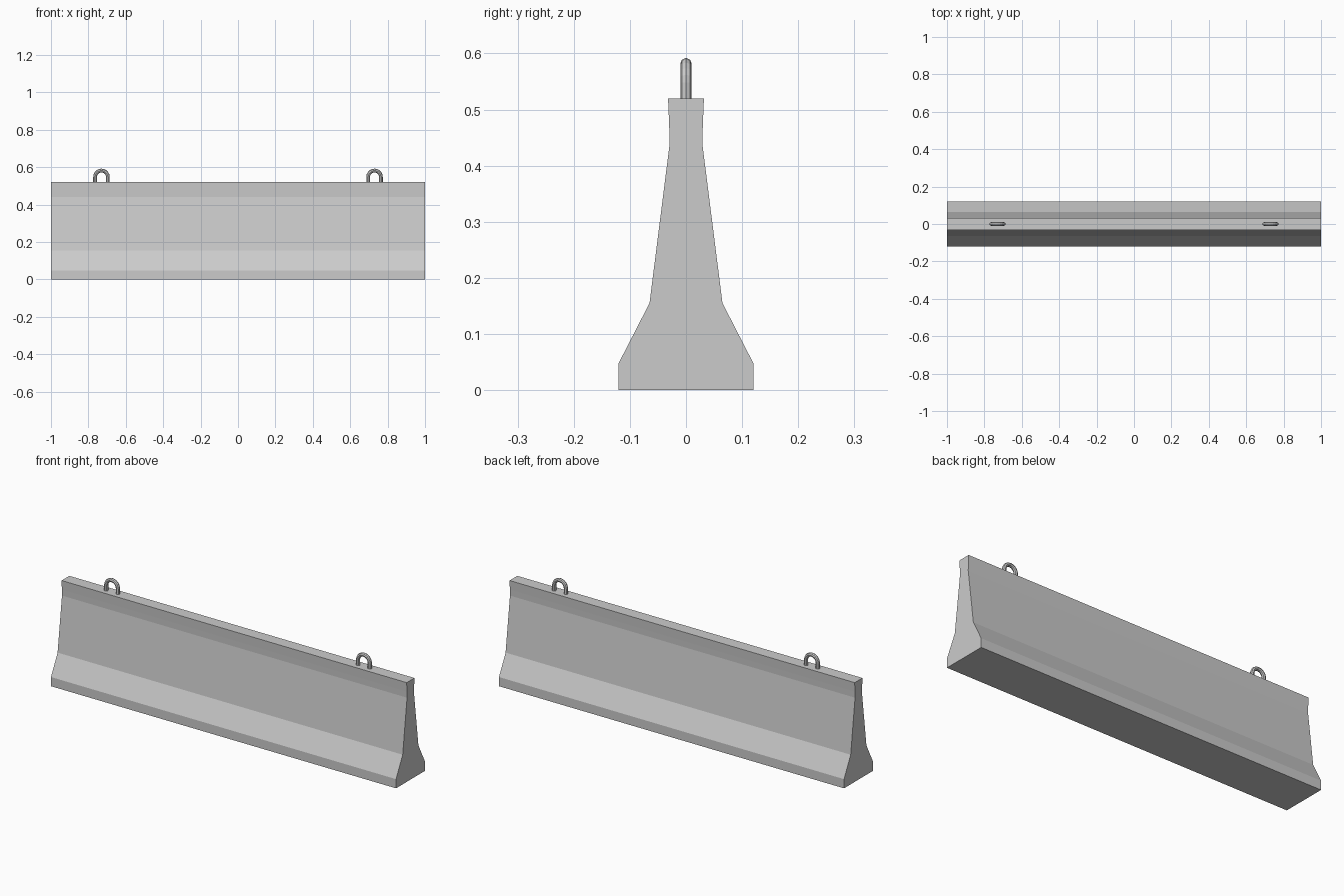
import bpy, bmesh
from math import sin, cos, pi

if "Cube" in bpy.data.objects:
    bpy.data.objects.remove(bpy.data.objects["Cube"])


def finish(bm, name):
    bmesh.ops.recalc_face_normals(bm, faces=bm.faces)
    mesh = bpy.data.meshes.new(name)
    bm.to_mesh(mesh)
    bm.free()
    obj = bpy.data.objects.new(name, mesh)
    bpy.context.collection.objects.link(obj)
    return obj


# Concrete barrier: mirrored half profile (y, z) extruded along x
half = [(0.12, 0), (0.12, 0.048), (0.065, 0.155), (0.029, 0.44),
        (0.03, 0.472), (0.032, 0.52)]
profile = half + [(-y, z) for y, z in reversed(half)]
bm = bmesh.new()
end = bm.faces.new([bm.verts.new((-1, y, z)) for y, z in profile])
ext = bmesh.ops.extrude_face_region(bm, geom=[end], use_keep_orig=True)
bmesh.ops.translate(bm, vec=(2, 0, 0),
                    verts=[v for v in ext["geom"] if isinstance(v, bmesh.types.BMVert)])
finish(bm, "barrier_body")


# Lifting loops: round bar swept along an arch with straight legs
def lifting_loop(name, x, radius=0.034, bar=0.01, base=0.51, centre=0.548,
                 steps=10, sides=8):
    path = [(radius, base, 0)]
    path += [(radius * cos(a), centre + radius * sin(a), a)
             for a in (pi * i / steps for i in range(steps + 1))]
    path.append((-radius, base, pi))
    bm = bmesh.new()
    rings = []
    for px, pz, a in path:
        ring = []
        for k in range(sides):
            t = 2 * pi * k / sides
            d = bar * cos(t)
            ring.append(bm.verts.new((x + px + d * cos(a), bar * sin(t), pz + d * sin(a))))
        rings.append(ring)
    for r, s in zip(rings, rings[1:]):
        for k in range(sides):
            n = (k + 1) % sides
            bm.faces.new((r[k], r[n], s[n], s[k]))
    bm.faces.new(rings[0])
    bm.faces.new(rings[-1])
    finish(bm, name)


for side, x in (("left", -0.73), ("right", 0.73)):
    lifting_loop("lifting_loop_" + side, x)
